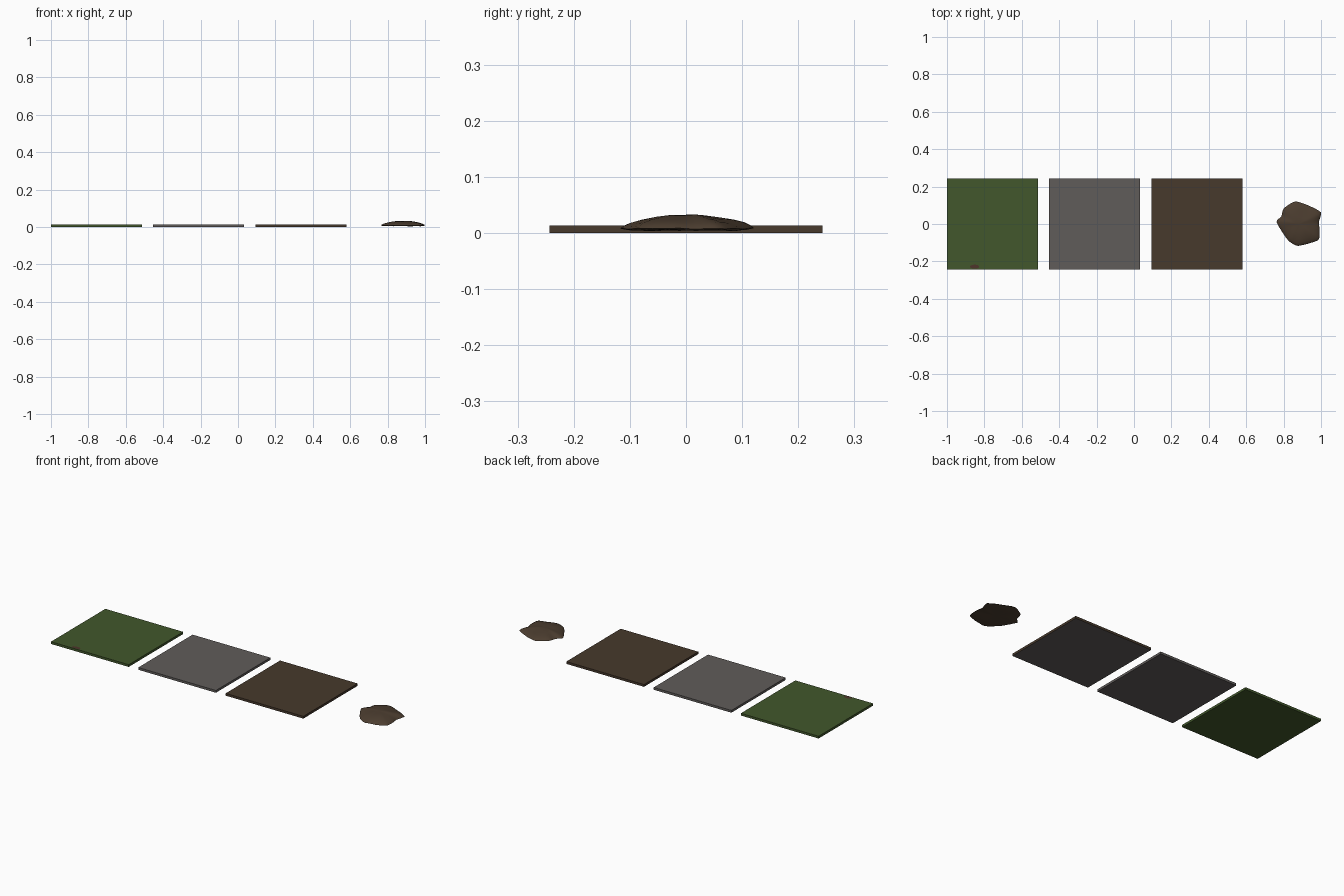
import bpy, bmesh, math
from mathutils import Vector, noise

if "Cube" in bpy.data.objects:
    bpy.data.objects.remove(bpy.data.objects["Cube"])


def material(name, rgb):
    m = bpy.data.materials.new(name)
    m.diffuse_color = (*rgb, 1)
    m.use_nodes = True
    m.node_tree.nodes["Principled BSDF"].inputs["Base Color"].default_value = m.diffuse_color
    return m


green = material("moss green", (0.054, 0.096, 0.025))
grey = material("stone grey", (0.117, 0.107, 0.102))
brown = material("earth brown", (0.063, 0.041, 0.025))
pebble_brown = material("pebble brown", (0.072, 0.047, 0.029))
rust = material("rust red", (0.075, 0.035, 0.024))


def finish(bm, name, mats):
    bmesh.ops.recalc_face_normals(bm, faces=bm.faces)
    me = bpy.data.meshes.new(name)
    bm.to_mesh(me)
    bm.free()
    for m in mats:
        me.materials.append(m)
    ob = bpy.data.objects.new(name, me)
    bpy.context.collection.objects.link(ob)
    return ob


def slab(name, x0, x1, top, under):
    """Square ground tile whose underside can differ in colour."""
    bm = bmesh.new()
    bmesh.ops.create_cube(bm, size=1)
    for v in bm.verts:
        v.co = ((x0 + x1) / 2 + v.co.x * (x1 - x0), v.co.y * 0.486, 0.0065 + v.co.z * 0.013)
    bm.normal_update()
    for f in bm.faces:
        f.material_index = 1 if f.normal.z < -0.5 else 0
    return finish(bm, name, [top, under])


# Three ground tiles
slab("grass_tile", -1.0, -0.514, green, green)
slab("paving_tile", -0.454, 0.032, grey, grey)
slab("soil_tile", 0.093, 0.579, brown, grey)

# Small rust mark near the front edge of the grass tile
bm = bmesh.new()
bmesh.ops.create_circle(bm, cap_ends=True, segments=10, radius=1)
for v in bm.verts:
    v.co = (-0.852 + v.co.x * 0.025, -0.228 + v.co.y * 0.011, 0.0133)
finish(bm, "rust_mark", [rust])

# Low, lumpy pebble lofted from an irregular outline
outline = [Vector(p) for p in (
    (0.862, 0.121), (0.80, 0.083), (0.788, 0.042), (0.762, 0.012), (0.798, -0.052),
    (0.830, -0.093), (0.878, -0.117), (0.984, -0.087), (0.993, -0.035),
    (0.988, 0.01), (1.0, 0.062), (0.935, 0.098))]
n, sub = len(outline), 4
loop = []
for i in range(n):
    a, b, c, d = (outline[(i + k) % n] for k in (-1, 0, 1, 2))
    for s in range(sub):
        t = s / sub
        curve = 0.5 * (2 * b + (c - a) * t + (2 * a - 5 * b + 4 * c - d) * t ** 2
                       + (3 * b - a - 3 * c + d) * t ** 3)
        loop.append(curve * 0.6 + b.lerp(c, t) * 0.4)
centre = Vector((0.885, 0.0))
levels = [(0.5, 0.005), (0.88, 0.005), (1.0, 0.008), (0.96, 0.0125), (0.86, 0.018),
          (0.7, 0.0235), (0.5, 0.028), (0.3, 0.031), (0.12, 0.032)]
bm = bmesh.new()
rings = []
for scale, z in levels:
    ring = []
    for p in loop:
        q = centre + (p - centre) * scale
        bump = noise.noise(Vector((q.x * 28, q.y * 28, z * 30))) * 0.0025
        ring.append(bm.verts.new((q.x, q.y, z + bump)))
    rings.append(ring)
m = len(loop)
for low, high in zip(rings, rings[1:]):
    for i in range(m):
        j = (i + 1) % m
        bm.faces.new((low[i], low[j], high[j], high[i]))
for ring, z in ((rings[0], 0.005), (rings[-1], 0.0325)):
    tip = bm.verts.new((centre.x, centre.y, z))
    for i in range(m):
        bm.faces.new((ring[i], ring[(i + 1) % m], tip))
pebble = finish(bm, "pebble", [pebble_brown])
bpy.context.view_layer.objects.active = pebble
pebble.select_set(True)
bpy.ops.object.shade_smooth_by_angle(angle=math.radians(40))
